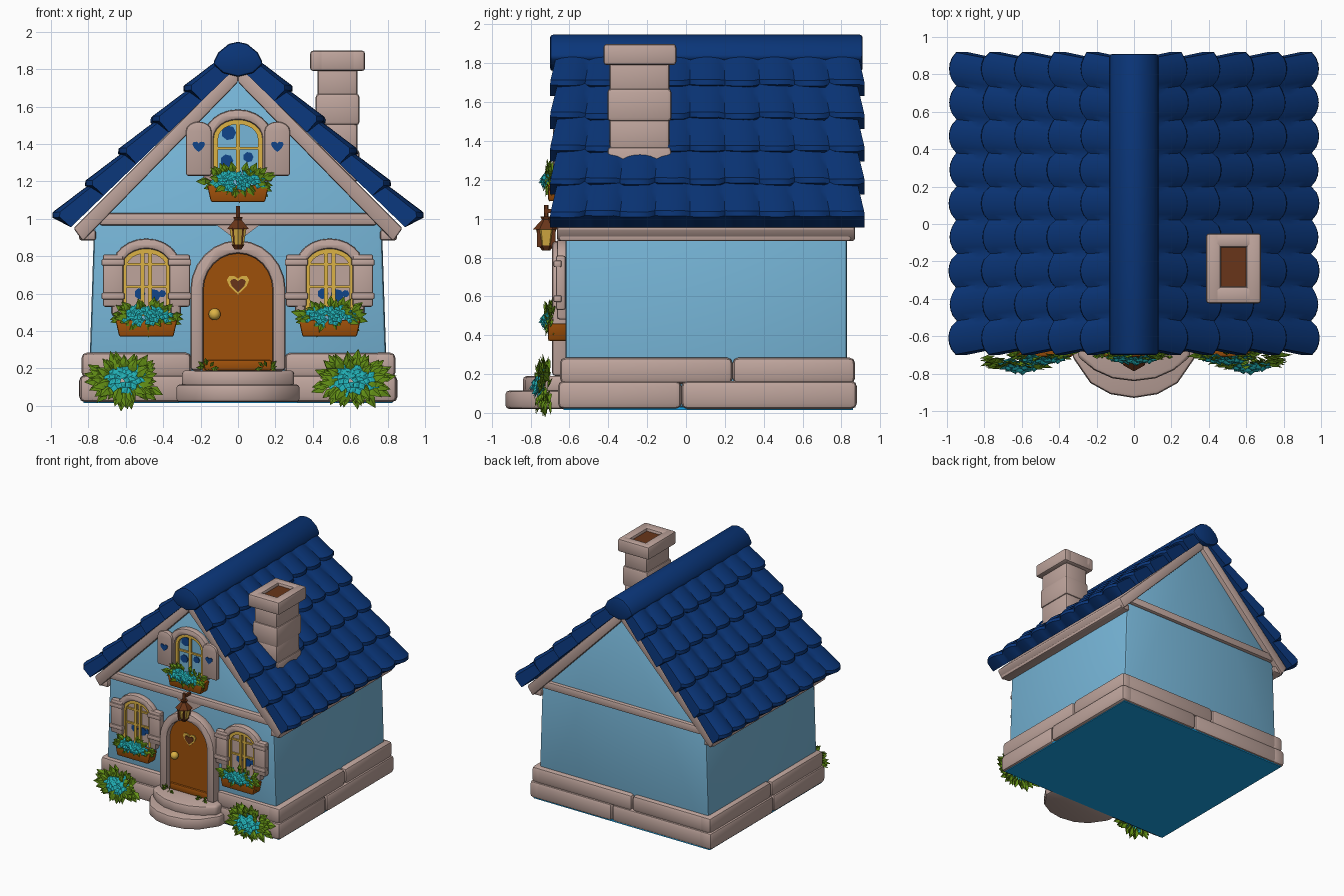
import bpy, bmesh, math, random
from mathutils import Vector

random.seed(4)
if "Cube" in bpy.data.objects:
    bpy.data.objects.remove(bpy.data.objects["Cube"], do_unlink=True)


def material(name, r, g, b):
    m = bpy.data.materials.new(name)
    m.use_nodes = True
    m.diffuse_color = (r, g, b, 1)
    m.node_tree.nodes["Principled BSDF"].inputs["Base Color"].default_value = (r, g, b, 1)
    return m


WALL = material("sky blue plaster", .185, .47, .69)
STONE = material("pinkish stone", .52, .375, .335)
ROOF = material("deep blue tile", .003, .036, .19)
WOOD = material("orange wood", .34, .08, .003)
LEAF = material("leaf green", .13, .29, .008)
FLOWER = material("teal petals", .015, .42, .45)
GOLD = material("golden yellow", .72, .45, .06)
BROWN = material("dark brown", .14, .036, .01)
FLOOR = material("underside blue", .01, .42, .92)
GLASS = material("window blue", .005, .06, .26)


def make(name, bm, *mats, smooth=True):
    mesh = bpy.data.meshes.new(name)
    bm.to_mesh(mesh)
    bm.free()
    for m in mats:
        mesh.materials.append(m)
    if smooth:
        mesh.shade_smooth()
        mesh.set_sharp_from_angle(angle=math.radians(42))
    ob = bpy.data.objects.new(name, mesh)
    bpy.context.scene.collection.objects.link(ob)
    return ob


def add_prism(bm, pts, a, b, axis="y", bevel=0):
    """Extrude an outline in (x, z) along y, or in (x, y) along z."""
    at = (lambda p, d: (p[0], d, p[1])) if axis == "y" else (lambda p, d: (p[0], p[1], d))
    lo = [bm.verts.new(at(p, a)) for p in pts]
    hi = [bm.verts.new(at(p, b)) for p in pts]
    faces = [bm.faces.new(lo), bm.faces.new(hi[::-1])]
    for i in range(len(pts)):
        j = (i + 1) % len(pts)
        faces.append(bm.faces.new((lo[i], hi[i], hi[j], lo[j])))
    bmesh.ops.recalc_face_normals(bm, faces=faces)
    if bevel:
        edges = {e for f in faces for e in f.edges if e.calc_face_angle(0) > .5}
        bmesh.ops.bevel(bm, geom=list(edges), offset=bevel, segments=2, profile=.5,
                        affect="EDGES", clamp_overlap=True)


def prism(name, pts, a, b, mat, axis="y", bevel=0):
    bm = bmesh.new()
    add_prism(bm, pts, a, b, axis, bevel)
    return make(name, bm, mat)


def rect(x0, x1, z0, z1):
    return [(x0, z0), (x1, z0), (x1, z1), (x0, z1)]


def box(name, x0, x1, y0, y1, z0, z1, mat, bevel=0):
    return prism(name, rect(x0, x1, z0, z1), y0, y1, mat, bevel=bevel)


def arch(cx, w, z0, spring, top, n=12):
    curve = [(cx + w * math.cos(math.pi * i / n), spring + (top - spring) * math.sin(math.pi * i / n))
             for i in range(n + 1)]
    return [(cx + w, z0)] + curve + [(cx - w, z0)]


def arch_ring(cx, w, z0, spring, top, t):
    return arch(cx, w + t, z0, spring, top + t) + arch(cx, w, z0, spring, top)[::-1]


def heart(cx, cz, s):
    return [(cx + s * math.sin(t) ** 3,
             cz + s * (.81 * math.cos(t) - .31 * math.cos(2 * t) - .12 * math.cos(3 * t)))
            for t in [math.tau * i / 16 for i in range(16)]]


def foliage(name, c, radii, leaves, flowers, length, petal=.05):
    """Dome of broad pointed leaves with rosettes of petals on it, facing the front."""
    bm = bmesh.new()
    rx, ry, rz = radii

    def dome(r, a):
        return Vector((c[0] + rx * r * math.cos(a), c[1] - ry * math.sqrt(max(0, 1 - r * r)),
                       c[2] + rz * r * math.sin(a)))

    def blade(base, d, side, size, width, lift, index):
        v = [bm.verts.new(p) for p in (base, base + d * size * .5 + side * size * width, base + d * size,
                                       base + d * size * .5 - side * size * width,
                                       base + d * size * .5 + lift)]
        for i in range(4):
            f = bm.faces.new((v[i], v[(i + 1) % 4], v[4]))
            f.material_index = index
            f.normal_update()
            if f.normal.dot(Vector((0, -1, .5))) < 0:
                f.normal_flip()

    for i in range(leaves):
        a = i * 2.4 + random.uniform(-.2, .2)
        base = dome(random.uniform(.35, .9), a)
        d = Vector((math.cos(a), random.uniform(-.4, .1), math.sin(a))).normalized()
        side = d.cross(Vector((0, -1, .5))).normalized()
        blade(base, d, side, length * random.uniform(.8, 1.1), .27, Vector((0, -.012, .008)), 0)
    for i in range(flowers):
        a = i * 2.4 + .7
        p = dome(.85 * math.sqrt((i + .5) / flowers), a) + Vector((0, -.02, .15 * rz))
        out = Vector((.3 * math.cos(a), -1, .5 + .3 * math.sin(a))).normalized()
        u = out.cross(Vector((0, 0, 1))).normalized()
        w = out.cross(u)
        for k in range(5):
            t = math.tau * k / 5 + i
            d = (u * math.cos(t) + w * math.sin(t) + out * .2).normalized()
            blade(p, d, out.cross(d).normalized(), petal, .42, out * .006, 1)
    make(name, bm, LEAF, FLOWER, smooth=False)


# Walls with gables, and the floor plate
prism("walls", [(-.8, .03), (.8, .03), (.77, .95), (0, 1.76), (-.77, .95)], -.62, .83, WALL, bevel=.02)
box("floor", -.825, .825, -.63, .86, .015, .03, FLOOR)

# Foundation: two courses of long rounded stones with a gap for the door
bm = bmesh.new()


def stone_row(start, end, z0, z1, place):
    count = max(1, round((end - start) / .75))
    cuts = [start] + [start + (end - start) * (i + random.uniform(-.2, .2)) / count
                      for i in range(1, count)] + [end]
    for p, q in zip(cuts, cuts[1:]):
        x0, x1, y0, y1 = place(p, q, random.uniform(-.004, .004))
        add_prism(bm, rect(x0, x1, z0, z1), y0, y1, bevel=.03)


for z0, z1, g in ((.02, .165, .01), (.15, .285, 0)):
    for s in (-1, 1):
        stone_row(-.65 - g, .87 + g, z0, z1,
                  lambda p, q, j: (*sorted((s * .72, s * (.84 + g + j))), p, q))
        stone_row(.25, .8, z0, z1,
                  lambda p, q, j: (*sorted((s * p, s * q)), -.65 - g + j, -.55))
    stone_row(-.8, .8, z0, z1, lambda p, q, j: (p, q, .75, .87 + g + j))
make("foundation", bm, STONE)

# Rounded front steps
for name, rx, ry, z0, z1 in (("lower_step", .33, .33, .02, .115), ("upper_step", .3, .24, .1, .19)):
    outline = [(rx * math.cos(t), -.6 - ry * math.sin(t) ** .8)
               for t in [math.pi * i / 8 for i in range(2, 7)]]
    prism(name, [(rx, -.55), (rx, -.71)] + outline + [(-rx, -.71), (-rx, -.55)],
          z0, z1, STONE, "z", .02)

# Roof: stone gable boards and thick courses of scalloped barrel tiles
TILES, STEPS, COURSES, RUN = 9, 6, 5, .243
for s, side in ((-1, "right"), (1, "left")):
    prism(side + "_gable_board", [(0, 1.83), (s * .88, .95), (s * .83, .88), (0, 1.73)],
          -.665, .87, STONE, bevel=.012)
    down, up = Vector((s * .72, 0, -.695)), Vector((s * .695, 0, .72))
    bm = bmesh.new()
    for c in range(COURSES):
        rings = []
        for i in range(TILES * STEPS + 1):
            t = i / STEPS
            bulge = math.sin(math.pi * (t % 1)) ** .7 if t % 1 else 0
            wobble = .006 * math.sin(3 * int(t) + 5 * c)
            ring = []
            for v, h in ((0, .01), (.35, .02), (.7, .028), (.93, .034), (1, .015), (1, -.065), (0, -.065)):
                if h > 0:
                    h += .026 * bulge * (.6 + .4 * v)
                dist = RUN * (c + v * 1.08) + v * (.03 * bulge + wobble) * (h > 0)
                y = .11 + (t / TILES - .5) * (1.54 + .08 * v)
                ring.append(bm.verts.new(Vector((s * .05, y, 1.86)) + down * dist + up * h))
            rings.append(ring)
        for a, b in zip(rings, rings[1:]):
            for k in range(len(a)):
                j = (k + 1) % len(a)
                bm.faces.new((a[k], a[j], b[j], b[k]))
        bm.faces.new(rings[0])
        bm.faces.new(rings[-1])
    bmesh.ops.recalc_face_normals(bm, faces=bm.faces)
    make(side + "_roof_tiles", bm, ROOF)
prism("ridge_cap", [(0, 1.76), (.08, 1.78), (.135, 1.83), (.105, 1.89), (.05, 1.935), (0, 1.947),
                    (-.05, 1.935), (-.105, 1.89), (-.135, 1.83), (-.08, 1.78)], -.7, .91, ROOF, bevel=.015)

# Cross beams on both gables, eave boards, bracket over the door
for name, y0, y1 in (("front_beam", -.655, -.6), ("back_beam", .8, .86)):
    box(name, -.74, .74, y0, y1, .965, 1.03, STONE, .012)
for s in (-1, 1):
    box("eave_board", *sorted((s * .76, s * .85)), -.655, .85, .885, .94, STONE, .012)
prism("lantern_bracket", [(-.12, .97), (0, .88), (.12, .97)], -.65, -.6, STONE)

# Chimney: stacked stones, hollow cap and dark flue
for i in range(4):
    j = .005 * (-1) ** i
    box("chimney_stone", .42 - j, .645 + j, -.4 - j, -.08 + j, 1.2 + .15 * i, 1.37 + .15 * i, STONE, .02)
for x0, x1, y0, y1 in ((.385, .465, -.425, -.05), (.6, .68, -.425, -.05),
                       (.4, .66, -.425, -.335), (.4, .66, -.125, -.05)):
    box("chimney_cap", x0, x1, y0, y1, 1.79, 1.9, STONE, .018)
box("chimney_flue", .45, .62, -.35, -.11, 1.78, 1.875, BROWN)

# Door with frame, sill, knob and heart
prism("door", arch(0, .19, .19, .62, .82), -.645, -.6, WOOD)
prism("door_frame", arch_ring(0, .185, .19, .62, .815, .07), -.69, -.6, STONE, bevel=.018)
box("door_sill", -.18, .18, -.66, -.6, .19, .245, WOOD, .01)
prism("door_heart_rim", heart(0, .655, .06), -.651, -.64, GOLD)
prism("door_heart", heart(0, .65, .042), -.656, -.64, BROWN)
bm = bmesh.new()
bmesh.ops.create_uvsphere(bm, u_segments=12, v_segments=8, radius=.032)
bmesh.ops.translate(bm, verts=bm.verts, vec=(-.125, -.67, .49))
make("door_knob", bm, GOLD)


# Windows with shutters and flower boxes
def window(name, cx, z0, spring, top, pane, upper):
    prism(name + "_pane", arch(cx, .13, z0, spring, top), -.628, -.61, pane)
    prism(name + "_frame", arch_ring(cx, .13, z0, spring, top, .055), -.665, -.6, STONE, bevel=.015)
    prism(name + "_sash", arch_ring(cx, .106, z0, spring, top - .024, .026), -.648, -.61, GOLD)
    for dx in (-.02, .02) if not upper else (0,):
        box(name + "_mullion", cx + dx - .011, cx + dx + .011, -.645, -.61, z0, top - .01, GOLD)
    for z in (z0 + .15, spring + .01) if not upper else (spring - .06,):
        box(name + "_bar", cx - .12, cx + .12, -.642, -.61, z, z + .014, GOLD)
    patches = ((-.05, 1.46, .04), (.055, 1.33, .028), (-.06, 1.31, .035)) if upper else (
        (-.035, .6, .03), (.04, .59, .035), (.085, .6, .02))
    for dx, z, r in patches:
        prism(name + "_reflection", [(cx + dx + r * math.cos(t), z + r * math.sin(t))
                                     for t in [math.tau * i / 7 for i in range(7)]], -.634, -.62, GLASS)
    for s in (-1, 1):
        x = cx + s * (.21 if upper else .178)
        if upper:
            prism(name + "_shutter", arch(x, .068, z0 + .03, top - .06, top - .01, 8), -.685, -.64,
                  STONE, bevel=.012)
            prism(name + "_shutter_heart", heart(x, top - .14, .034), -.69, -.68, GLASS)
        else:
            box(name + "_shutter", x - .055, x + .055, -.67, -.62, z0 + .05, top - .03, STONE, .012)
            for z in (z0 + .09, top - .09):
                box(name + "_shutter_rail", x - .062, x + .062, -.682, -.64, z, z + .035, STONE, .008)
    b = z0 - .11
    prism(name + "_box", [(cx - .145, b), (cx + .145, b), (cx + .165, b + .09), (cx - .165, b + .09)],
          -.71, -.61, WOOD, bevel=.01)
    foliage(name + "_flowers", (cx, -.66, z0), (.16, .05, .04), 40, 13, .08, .042)


window("right_window", -.49, .48, .74, .84, STONE, False)
window("left_window", .49, .48, .74, .84, STONE, False)
window("upper_window", 0, 1.2, 1.43, 1.53, WALL, True)

# Bushes at the corners and sprigs by the door
for s, side in ((-1, "right"), (1, "left")):
    foliage(side + "_bush", (s * .61, -.655, .135), (.15, .1, .075), 64, 13, .105)
    foliage(side + "_door_sprig", (s * .16, -.69, .205), (.03, .02, .01), 7, 0, .045)

# Hanging lantern
for name, mat, parts in (("lantern_glass", GOLD, ((.034, .052, .86, .945),)),
                         ("lantern_metal", BROWN, ((.02, .04, .835, .862), (.068, .022, .945, .995),
                                                   (.022, .03, .995, 1.01), (.012, .012, 1.01, 1.07)))):
    bm = bmesh.new()
    for r1, r2, z0, z1 in parts:
        new = bmesh.ops.create_cone(bm, cap_ends=True, segments=6, radius1=r1, radius2=r2, depth=z1 - z0)
        bmesh.ops.translate(bm, verts=new["verts"], vec=(0, -.72, (z0 + z1) / 2))
    make(name, bm, mat)
for s in (-1, 1):
    for y in (-.748, -.692):
        prism("lantern_post", [(s * .016, .855), (s * .024, .855), (s * .032, .95), (s * .023, .95)],
              y - .02, y + .02, BROWN)
box("lantern_arm", -.01, .01, -.73, -.64, 1.03, 1.05, BROWN)
